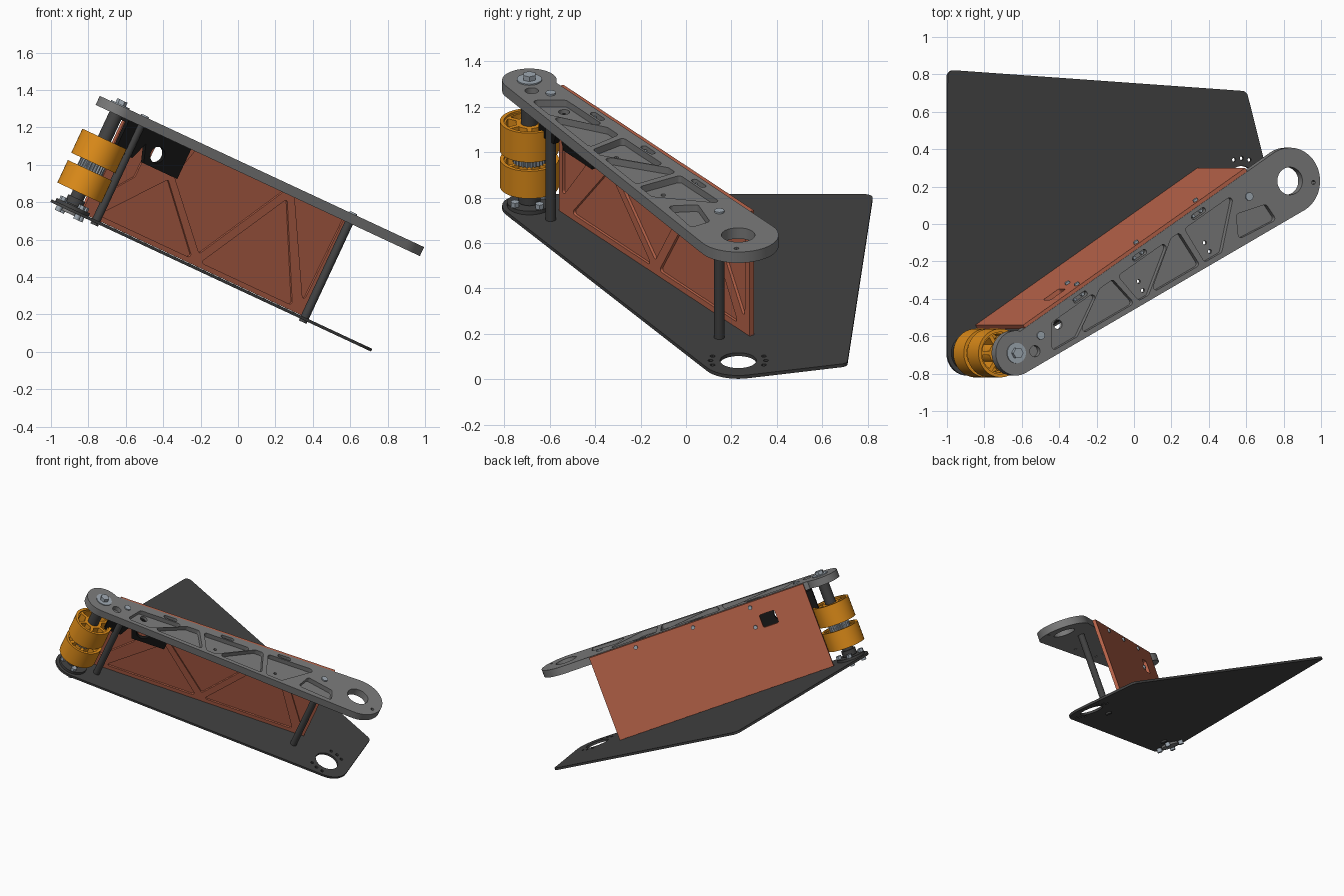
import bpy, bmesh
from math import cos, sin, pi, radians, atan2, hypot
from mathutils import Matrix, Vector
from mathutils.geometry import convex_hull_2d

if "Cube" in bpy.data.objects:
    bpy.data.objects.remove(bpy.data.objects["Cube"])

# Frames: the whole assembly is tilted 25 degrees about y
TILT = Matrix.Rotation(radians(25), 4, 'Y')
PA = atan2(0.84, 1.31)                      # side panel direction in the tilted frame
PANEL = TILT @ Matrix.Translation((-1.085, -0.54, 0)) @ Matrix(
    ((cos(PA), 0, sin(PA), 0), (sin(PA), 0, -cos(PA), 0), (0, 1, 0, 0), (0, 0, 0, 1)))


def material(name, rgb):
    m = bpy.data.materials.new(name)
    m.diffuse_color = (*rgb, 1)
    m.use_nodes = True
    m.node_tree.nodes["Principled BSDF"].inputs["Base Color"].default_value = m.diffuse_color
    return m


DARK = material("dark_grey", (0.055, 0.055, 0.055))
BLACK = material("black", (0.008, 0.008, 0.008))
ORANGE = material("orange", (0.75, 0.27, 0.01))
RUST = material("terracotta", (0.5, 0.13, 0.07))
STEEL = material("steel", (0.35, 0.4, 0.45))
GREY = material("mid_grey", (0.2, 0.2, 0.2))


def arc(c, r, a0, a1, n=32):
    return [(c[0] + r * cos(radians(a0 + (a1 - a0) * i / n)),
             c[1] + r * sin(radians(a0 + (a1 - a0) * i / n))) for i in range(n + 1)]


def circ(c, r, n=32):
    return arc(c, r, 0, 360, n)[:-1]


def hull(*circles, n=48):
    """Convex outline around (x, y, r) circles: a polygon with rounded corners."""
    pts = [Vector(p) for x, y, r in circles for p in circ((x, y), r, n)]
    return [pts[i][:] for i in convex_hull_2d(pts)]


def rounded(pts, r):
    return hull(*[(x, y, r) for x, y in pts], n=16)


def plate(name, loops, z0, z1, mat, frame=TILT):
    """Extrude an outline (first loop) with holes (other loops) from z0 to z1."""
    cu = bpy.data.curves.new(name, 'CURVE')
    cu.dimensions = '2D'
    cu.fill_mode = 'BOTH'
    cu.extrude = (z1 - z0) / 2
    for loop in loops:
        s = cu.splines.new('POLY')
        s.points.add(len(loop) - 1)
        for p, (x, y) in zip(s.points, loop):
            p.co = (x, y, 0, 1)
        s.use_cyclic_u = True
    tmp = bpy.data.objects.new("tmp", cu)
    bpy.context.collection.objects.link(tmp)
    dg = bpy.context.evaluated_depsgraph_get()
    me = bpy.data.meshes.new_from_object(tmp.evaluated_get(dg))
    bpy.data.objects.remove(tmp)
    bm = bmesh.new()
    bm.from_mesh(me)
    bmesh.ops.remove_doubles(bm, verts=bm.verts, dist=1e-5)
    bmesh.ops.recalc_face_normals(bm, faces=bm.faces)
    bm.to_mesh(me)
    bm.free()
    me.transform(frame @ Matrix.Translation((0, 0, (z0 + z1) / 2)))
    me.materials.clear()
    me.materials.append(mat)
    ob = bpy.data.objects.new(name, me)
    bpy.context.collection.objects.link(ob)
    return ob


def rod(name, c, r, z0, z1, mat, frame=TILT, n=32):
    return plate(name, [circ(c, r, n)], z0, z1, mat, frame)


L, R = (-1.128, -0.69), (0.487, 0.23)       # roller axis and pivot hole
POSTS = [(-0.984, -0.596), (0.246, 0.147)]

# Base plate with pivot hole and bolt holes
base_holes = [circ(R, 0.08, 48)]
for a in (68, 90, 112, 248, 270, 292):
    base_holes.append(circ((R[0] + 0.122 * cos(radians(a)), R[1] + 0.122 * sin(radians(a))), 0.011, 12))
plate("base_plate", [hull((*L, 0.12), (*R, 0.157), (0.488, 0.675, 0.037), (-1.21, 0.785, 0.037)),
                     *base_holes], 0.302, 0.318, DARK)

# Arm: solid lower layer plus a pocketed upper layer
outline = arc(L, 0.12, 77.7, 298) + arc(R, 0.178, -62, 121.4)
low = lambda u: -0.796 + (u + 1.072) * 0.529 + 0.053
up = lambda u: -0.573 + (u + 1.102) * 0.64 - 0.093
pockets = [circ((-1.017, -0.68), 0.03)]
div = [-0.93, -0.70, -0.48, -0.28, -0.09, 0.13]
slant = [0.0, 0.05, -0.05, 0.05, -0.05, 0.03]
for i in range(5):
    a, b, g = div[i], div[i + 1], 0.03
    pts = [(a - slant[i] + g, low(a - slant[i] + g)), (b - slant[i + 1] - g, low(b - slant[i + 1] - g)),
           (b + slant[i + 1] - g, up(b + slant[i + 1] - g)), (a + slant[i] + g, up(a + slant[i] + g))]
    pockets.append(rounded(pts, 0.018))
pockets.append(rounded([(0.2, -0.055), (0.38, 0.03), (0.34, 0.085), (0.19, 0.04)], 0.018))
slots = [(-0.75, -0.39), (-0.40, -0.167), (-0.052, 0.056)]
for x, y in slots:
    pockets.append(rounded([(x - 0.028, y - 0.018), (x + 0.028, y + 0.018)], 0.014))
pivot = [circ(R, 0.074, 48), circ((0.626, 0.222), 0.011, 12)]
small = [circ(c, 0.011, 12) for c in ((-0.39, -0.307), (-0.365, -0.355), (0.0, -0.1), (0.03, -0.147))]
plate("arm_floor", [outline, *pivot, circ((-0.866, -0.537), 0.025), *small], 0.875, 0.895, GREY)
plate("arm_ribs", [outline, *pivot, *pockets], 0.895, 0.928, GREY)
for x, y in slots:
    for s in (-1, 1):
        rod("slot_screw", (x + s * 0.022, y + s * 0.014), 0.009, 0.89, 0.915, STEEL, n=12)

# Spacer posts with screws at both ends
for c in POSTS:
    rod("spacer_post", c, 0.023, 0.318, 0.876, DARK)
    rod("post_screw_top", c, 0.022, 0.92, 0.936, STEEL, n=20)
    rod("post_screw_bottom", c, 0.022, 0.29, 0.303, DARK, n=20)

# Side panel: thin skin with triangular rib pattern on the inner face
rect = [(0, 0.32), (1.556, 0.32), (1.556, 0.925), (0, 0.925)]
window = rounded([(0.26, 0.74), (0.346, 0.74), (0.346, 0.808), (0.26, 0.808)], 0.012)
cells = [[(0.04, 0.875), (0.04, 0.43), (0.2, 0.62), (0.2, 0.875)],
         [(0.13, 0.36), (0.41, 0.66), (0.73, 0.36)],
         [(0.45, 0.71), (0.5, 0.875), (1.09, 0.875), (0.785, 0.405)],
         [(0.84, 0.36), (1.146, 0.83), (1.44, 0.36)],
         [(1.2, 0.875), (1.515, 0.875), (1.505, 0.42)]]
plate("side_panel_skin", [rect, window], 0, 0.011, RUST, PANEL)
plate("side_panel_ribs", [rect, window, *[rounded(c, 0.012) for c in cells]], 0.011, 0.024, RUST, PANEL)
for c in ((0.398, 0.89), (0.813, 0.89), (1.229, 0.89), (0.41, 0.75)):
    rod("panel_screw", c, 0.014, -0.012, 0.002, STEEL, PANEL, 16)

# Black bracket under the arm, standing off the panel
plate("bracket_face", [[(-0.03, 0.875), (-0.03, 0.70), (0.09, 0.70), (0.13, 0.80), (0.17, 0.70),
                        (0.405, 0.70), (0.405, 0.875)], circ((0.227, 0.772), 0.045)],
      0.08, 0.11, BLACK, PANEL)
plate("bracket_flange", [[(-0.03, 0.86), (0.405, 0.86), (0.405, 0.875), (-0.03, 0.875)]],
      0.024, 0.081, BLACK, PANEL)

# Roller wheels with spoke windows
wins = []
for k in range(6):
    a = 60 * k
    wins.append(arc(L, 0.103, a + 6, a + 54, 10) + arc(L, 0.06, a + 50, a + 10, 6))
for z0, z1 in ((0.412, 0.545), (0.588, 0.73)):
    plate("roller_tyre", [circ(L, 0.13, 64), circ(L, 0.112, 64)], z0, z1, ORANGE)
    plate("roller_core", [circ(L, 0.113, 64), *wins], z0 + 0.01, z1 - 0.01, ORANGE)

# Toothed pulley between the wheels
teeth = []
for k in range(24):
    for da, r in ((0, 0.066), (4, 0.074), (9, 0.074), (13, 0.066)):
        t = radians(15 * k + da)
        teeth.append((L[0] + r * cos(t), L[1] + r * sin(t)))
plate("belt_pulley", [teeth], 0.535, 0.598, STEEL)

# Shaft, collars and end bolt
rod("shaft", L, 0.038, 0.318, 0.876, DARK)
rod("lower_collar", L, 0.05, 0.34, 0.38, DARK)
rod("top_washer", L, 0.055, 0.926, 0.934, STEEL)
rod("top_bolt", L, 0.03, 0.93, 0.957, STEEL, n=6)

# Bearing holder clamped to the base plate
rod("bearing_holder", L, 0.098, 0.316, 0.336, DARK)
rod("bearing_cap", L, 0.06, 0.288, 0.303, GREY)
for a in (35, 125, 215, 305):
    c = (L[0] + 0.078 * cos(radians(a)), L[1] + 0.078 * sin(radians(a)))
    rod("holder_nut", c, 0.02, 0.334, 0.358, STEEL, n=6)
    rod("holder_bolt", c, 0.017, 0.275, 0.303, STEEL, n=16)

# Smooth round sides, crisp edges
bpy.ops.object.select_all(action='SELECT')
bpy.context.view_layer.objects.active = bpy.context.selected_objects[0]
bpy.ops.object.shade_smooth_by_angle(angle=radians(30))
